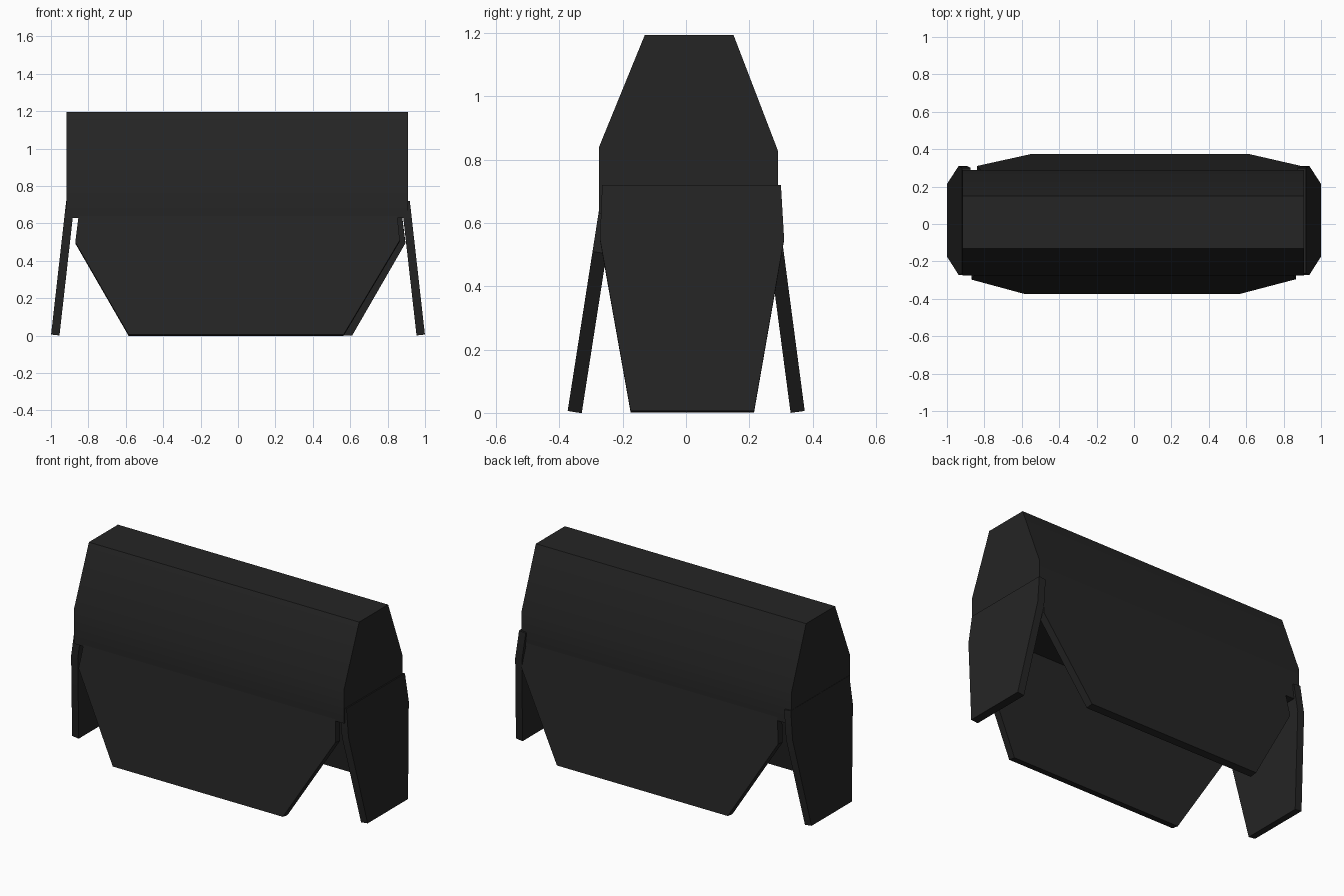
import bpy
import math
from mathutils import Vector

if "Cube" in bpy.data.objects:
    bpy.data.objects.remove(bpy.data.objects["Cube"], do_unlink=True)

COLOR = (0.018, 0.018, 0.018, 1)
charcoal = bpy.data.materials.new("charcoal")
charcoal.use_nodes = True
charcoal.diffuse_color = COLOR
charcoal.node_tree.nodes["Principled BSDF"].inputs["Base Color"].default_value = COLOR


def prism(name, start, end):
    """Solid between two matching outlines."""
    n = len(start)
    faces = [tuple(range(n)), tuple(reversed(range(n, 2 * n)))]
    faces += [((i + 1) % n, i, n + i, n + (i + 1) % n) for i in range(n)]
    mesh = bpy.data.meshes.new(name)
    mesh.from_pydata(start + end, [], faces)
    mesh.materials.append(charcoal)
    obj = bpy.data.objects.new(name, mesh)
    bpy.context.collection.objects.link(obj)
    bpy.context.view_layer.objects.active = obj
    obj.select_set(True)
    bpy.ops.object.mode_set(mode='EDIT')
    bpy.ops.mesh.select_all(action='SELECT')
    bpy.ops.mesh.normals_make_consistent(inside=False)
    bpy.ops.object.mode_set(mode='OBJECT')
    bpy.ops.object.shade_smooth_by_angle(angle=math.radians(30))
    obj.select_set(False)
    return obj


def flap(name, outward, along, outline, reach, slope, thickness=0.045):
    """Leaning panel; outline is (position along its width, height)."""
    out, side, up = Vector(outward), Vector(along), Vector((0, 0, 1))
    outer = [out * (reach - slope * z) + side * u + up * z for u, z in outline]
    inward = -(out + up * slope).normalized() * thickness
    return prism(name, outer, [p + inward for p in outer])


# Main body, chamfered towards the top
profile = [(-0.275, 0.63), (0.29, 0.63), (0.29, 0.83), (0.15, 1.195),
           (-0.13, 1.195), (-0.275, 0.84)]
prism("body", [Vector((-0.917, y, z)) for y, z in profile],
      [Vector((0.91, y, z)) for y, z in profile])

# Long front and back flaps
flap("front_flap", (0, -1, 0), (1, 0, 0),
     [(-0.585, 0.006), (0.565, 0.006), (0.865, 0.51), (0.85, 0.66),
      (-0.85, 0.66), (-0.87, 0.50)], 0.375, 0.156)
flap("back_flap", (0, 1, 0), (1, 0, 0),
     [(-0.545, 0.006), (0.61, 0.006), (0.895, 0.50), (0.875, 0.66),
      (-0.82, 0.66), (-0.84, 0.50)], 0.376, 0.132)

# Hexagonal end flaps
end_outline = [(-0.175, 0.006), (0.215, 0.006), (0.31, 0.55), (0.30, 0.72),
               (-0.265, 0.72), (-0.272, 0.55)]
for name, sign in (("left_flap", 1), ("right_flap", -1)):
    flap(name, (sign, 0, 0), (0, 1, 0), end_outline, 1.0, 0.113)
